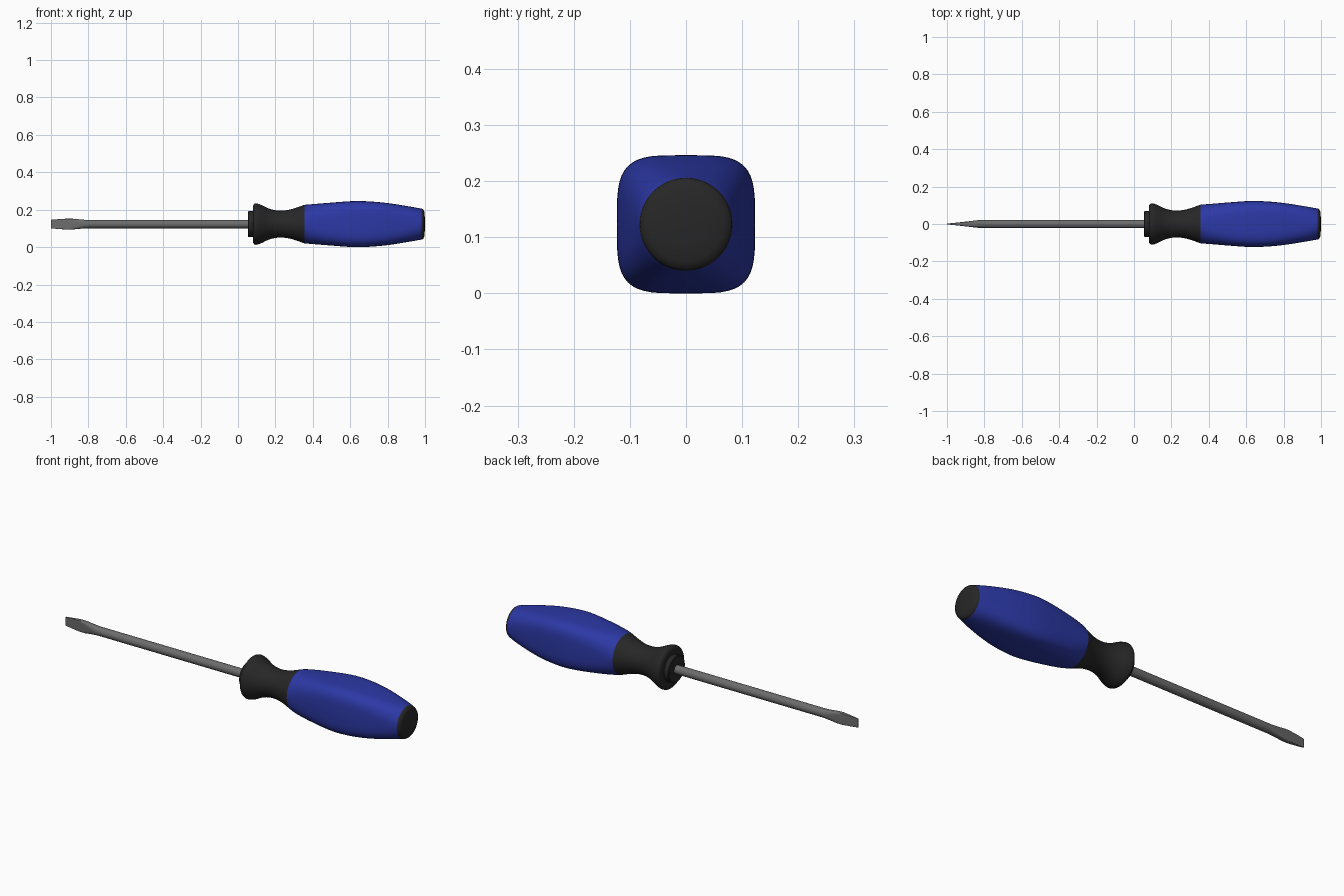
import bpy, bmesh, math

if "Cube" in bpy.data.objects:
    bpy.data.objects.remove(bpy.data.objects["Cube"])

CZ = 0.123      # height of the tool axis
SIDES = 48


def material(name, rgb):
    m = bpy.data.materials.new(name)
    m.diffuse_color = (*rgb, 1)
    m.use_nodes = True
    m.node_tree.nodes["Principled BSDF"].inputs["Base Color"].default_value = m.diffuse_color
    return m


blue = material("blue_grip", (0.025, 0.04, 0.38))
black = material("black_rubber", (0.02, 0.02, 0.02))
steel = material("steel", (0.15, 0.15, 0.15))


def smooth(pts, steps=5):
    """Catmull-Rom refinement of a list of profile tuples."""
    p = [pts[0]] + pts + [pts[-1]]
    out = []
    for a, b, c, d in zip(p, p[1:], p[2:], p[3:]):
        for i in range(steps):
            t = i / steps
            out.append(tuple(0.5 * (2 * q + (r - o) * t + (2 * o - 5 * q + 4 * r - s) * t * t
                                    + (3 * q - o - 3 * r + s) * t ** 3)
                             for o, q, r, s in zip(a, b, c, d)))
    return out + [pts[-1]]


def loft(name, sections, mat, cap_start=False, cap_end=False):
    """Superellipse rings along x; section = (x, half_y, half_z, exponent)."""
    bm = bmesh.new()
    rings = []
    for x, hy, hz, n in sections:
        ring = []
        for i in range(SIDES):
            a = 2 * math.pi * i / SIDES
            c, s = math.cos(a), math.sin(a)
            y = math.copysign(abs(c) ** (2 / n), c) * hy
            z = math.copysign(abs(s) ** (2 / n), s) * hz
            ring.append(bm.verts.new((x, y, z + CZ)))
        rings.append(ring)
    for r0, r1 in zip(rings, rings[1:]):
        for i in range(SIDES):
            j = (i + 1) % SIDES
            bm.faces.new((r0[i], r0[j], r1[j], r1[i]))
    if cap_start:
        bm.faces.new(rings[0])
    if cap_end:
        bm.faces.new(rings[-1])
    bmesh.ops.recalc_face_normals(bm, faces=bm.faces)
    me = bpy.data.meshes.new(name)
    bm.to_mesh(me)
    bm.free()
    me.materials.append(mat)
    ob = bpy.data.objects.new(name, me)
    bpy.context.collection.objects.link(ob)
    bpy.ops.object.select_all(action='DESELECT')
    ob.select_set(True)
    bpy.context.view_layer.objects.active = ob
    bpy.ops.object.shade_smooth_by_angle(angle=math.radians(35))
    return ob


def turned(profile):
    return [(x, r, r, 2) for x, r in profile]


# Grip: round at both ends, squarish in the middle
grip = smooth([(0.355, 0.103), (0.49, 0.114), (0.62, 0.123), (0.72, 0.120),
               (0.81, 0.111), (0.90, 0.097), (0.98, 0.083)])
loft("grip", [(x, r, r, 2 + 2 * max(0, math.sin(math.pi * (x - 0.355) / 0.625)) ** 0.8)
              for x, r in grip], blue)

# Domed end cap
loft("end_cap", turned([(0.978, 0.083), (0.985, 0.082), (0.991, 0.078),
                        (0.996, 0.066), (0.999, 0.035), (1.0, 0.008)]), black, cap_end=True)

# Waisted collar with front flange and step
waist = smooth([(0.08, 0.098), (0.088, 0.109), (0.102, 0.110), (0.125, 0.102), (0.16, 0.085),
                (0.195, 0.075), (0.23, 0.072), (0.27, 0.076), (0.31, 0.087), (0.355, 0.103)], 4)
loft("collar", turned([(0.053, 0.066), (0.056, 0.069), (0.08, 0.069)] + waist),
     black, cap_start=True)

# Steel shaft
loft("shaft", turned([(-0.8, 0.0225), (0.06, 0.0225)]), steel)

# Flared flat blade
loft("blade_tip", [(-1.0, 0.002, 0.023, 20), (-0.95, 0.007, 0.027, 14), (-0.91, 0.0115, 0.0295, 9),
                   (-0.88, 0.015, 0.0285, 5), (-0.85, 0.0185, 0.0255, 3),
                   (-0.82, 0.0218, 0.023, 2.2), (-0.8, 0.0225, 0.0225, 2)],
     steel, cap_start=True)
